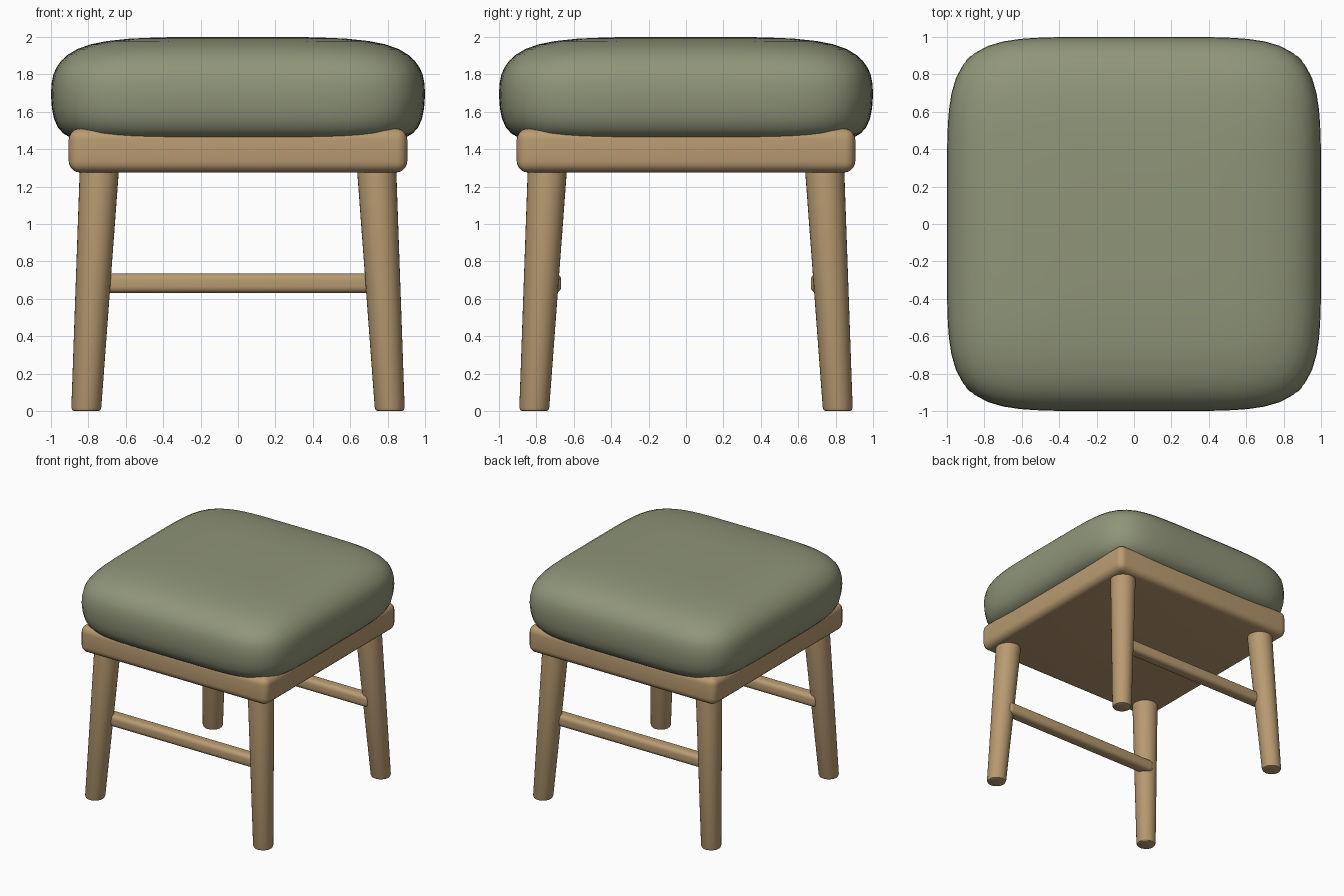
import bpy, bmesh, math
from mathutils import Vector

if "Cube" in bpy.data.objects:
    bpy.data.objects.remove(bpy.data.objects["Cube"])


def material(name, rgb):
    m = bpy.data.materials.new(name)
    m.diffuse_color = (*rgb, 1)
    m.use_nodes = True
    m.node_tree.nodes["Principled BSDF"].inputs["Base Color"].default_value = m.diffuse_color
    return m


wood = material("light wood", (0.48, 0.325, 0.165))
fabric = material("sage fabric", (0.275, 0.30, 0.19))


def finish(name, bm, mat, angle):
    bmesh.ops.recalc_face_normals(bm, faces=bm.faces)
    me = bpy.data.meshes.new(name)
    bm.to_mesh(me)
    bm.free()
    me.materials.append(mat)
    ob = bpy.data.objects.new(name, me)
    bpy.context.collection.objects.link(ob)
    bpy.context.view_layer.objects.active = ob
    ob.select_set(True)
    bpy.ops.object.shade_smooth_by_angle(angle=math.radians(angle))
    ob.select_set(False)
    return ob


def rounded_box(name, centre, size, radius, mat):
    bm = bmesh.new()
    bmesh.ops.create_cube(bm, size=1)
    for v in bm.verts:
        v.co = Vector(c + p * s for c, p, s in zip(centre, v.co, size))
    bmesh.ops.bevel(bm, geom=bm.edges[:], offset=radius, segments=5,
                    profile=0.5, affect='EDGES')
    return finish(name, bm, mat, 40)


def loft(name, rings, mat, angle):
    bm = bmesh.new()
    rows = [[bm.verts.new(p) for p in ring] for ring in rings]
    n = len(rows[0])
    for a, b in zip(rows, rows[1:]):
        for i in range(n):
            j = (i + 1) % n
            bm.faces.new((a[i], a[j], b[j], b[i]))
    bm.faces.new(rows[0])
    bm.faces.new(rows[-1])
    return finish(name, bm, mat, angle)


def squircle(half, z, power, n=96):
    pts = []
    for i in range(n):
        t = 2 * math.pi * (i + 0.5) / n
        c, s = math.cos(t), math.sin(t)
        r = half / (abs(c) ** power + abs(s) ** power) ** (1 / power)
        pts.append((r * c, r * s, z))
    return pts


# cushion: plump squircle rings (half width, height, squareness)
profile = [(0.30, 1.435, 4.5), (0.70, 1.437, 5), (0.82, 1.445, 5.3), (0.90, 1.464, 5.6),
           (0.935, 1.485, 5.7), (0.962, 1.515, 5.7), (0.983, 1.56, 5.7), (0.995, 1.62, 5.7),
           (1.0, 1.69, 5.7), (0.997, 1.75, 5.7), (0.987, 1.80, 5.7), (0.970, 1.838, 5.7),
           (0.945, 1.873, 5.6), (0.91, 1.905, 5.5), (0.86, 1.935, 5.3), (0.79, 1.960, 5.1),
           (0.70, 1.978, 4.9), (0.58, 1.991, 4.7), (0.42, 1.998, 4.5), (0.25, 2.0, 4.3),
           (0.05, 2.0, 4)]
loft("cushion", [squircle(*p) for p in profile], fabric, 60)

# seat frame
rounded_box("seat_frame", (0, 0, 1.393), (1.81, 1.81, 0.235), 0.06, wood)

# splayed tapered legs
leg_profile = [(0.065, 0.0), (0.074, 0.004), (0.08, 0.018), (0.105, 1.30)]
for sx, side in ((-1, "left"), (1, "right")):
    for sy, end in ((-1, "front"), (1, "back")):
        rings = []
        for r, z in leg_profile:
            off = 0.812 - 0.070 * z / 1.28
            rings.append([(sx * off + r * math.cos(k * math.pi / 16),
                           sy * off + r * math.sin(k * math.pi / 16), z)
                          for k in range(32)])
        loft(f"{end}_{side}_leg", rings, wood, 40)

# stretchers between the left and right legs
for sy, end in ((-1, "front"), (1, "back")):
    rounded_box(f"{end}_stretcher", (0, sy * 0.722, 0.683), (1.56, 0.11, 0.105), 0.035, wood)
